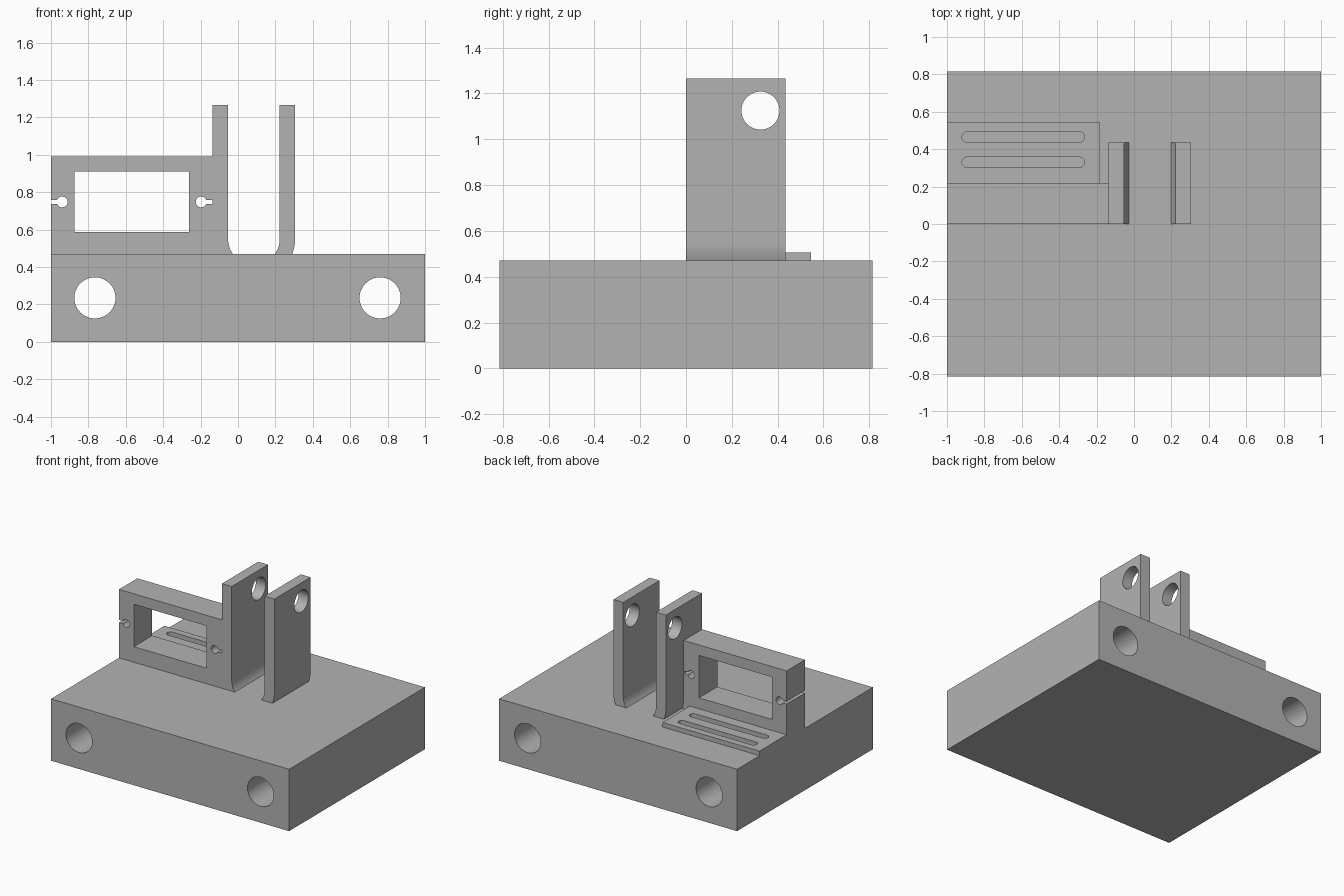
import bpy, bmesh
from math import cos, sin, pi, asin, sqrt

cube = bpy.data.objects.get("Cube")
if cube:
    bpy.data.objects.remove(cube, do_unlink=True)

grey = bpy.data.materials.new("plain grey")
grey.use_nodes = True
colour = (0.45, 0.45, 0.45, 1)
grey.diffuse_color = colour
grey.node_tree.nodes["Principled BSDF"].inputs["Base Color"].default_value = colour

# Maps a profile point (u, v) at depth d to space, by extrusion axis
PLACE = {"x": lambda u, v, d: (d, u, v),
         "y": lambda u, v, d: (u, d, v),
         "z": lambda u, v, d: (u, v, d)}


def prism(name, points, axis, start, end):
    """Extrude a closed profile along an axis."""
    bm = bmesh.new()
    a, b = [[bm.verts.new(PLACE[axis](u, v, d)) for u, v in points]
            for d in (start, end)]
    bm.faces.new(a)
    bm.faces.new(b)
    for i in range(len(points)):
        j = (i + 1) % len(points)
        bm.faces.new((a[i], a[j], b[j], b[i]))
    bmesh.ops.recalc_face_normals(bm, faces=bm.faces)
    mesh = bpy.data.meshes.new(name)
    bm.to_mesh(mesh)
    bm.free()
    mesh.materials.append(grey)
    obj = bpy.data.objects.new(name, mesh)
    bpy.context.collection.objects.link(obj)
    return obj


def rect(u0, u1, v0, v1):
    return [(u0, v0), (u1, v0), (u1, v1), (u0, v1)]


def arc(u, v, r, a0, a1, n=32):
    return [(u + r * cos(a0 + (a1 - a0) * i / n),
             v + r * sin(a0 + (a1 - a0) * i / n)) for i in range(n + 1)]


def circle(u, v, r):
    return arc(u, v, r, 0, 2 * pi, 48)[:-1]


def keyhole(u, v, r, half, reach):
    """Round hole with a narrow slot running out to u = reach."""
    side = 1 if reach > u else -1
    gap = asin(half / r)
    pts = arc(u, v, r, gap, 2 * pi - gap) + [(u + abs(reach - u), v - half),
                                             (u + abs(reach - u), v + half)]
    return [(u + side * (p - u), q) for p, q in pts]


def cut(obj, points, axis, start, end):
    cutter = prism("cutter", points, axis, start, end)
    cutter.hide_render = True
    mod = obj.modifiers.new("cut", "BOOLEAN")
    mod.operation, mod.solver, mod.object = "DIFFERENCE", "EXACT", cutter
    bpy.context.view_layer.objects.active = obj
    bpy.ops.object.modifier_apply(modifier=mod.name)
    bpy.data.objects.remove(cutter, do_unlink=True)


def smooth(obj):
    bpy.ops.object.select_all(action="DESELECT")
    obj.select_set(True)
    bpy.context.view_layer.objects.active = obj
    bpy.ops.object.shade_smooth_by_angle(angle=0.5)


DECK = 0.47

# Base block with two bores running front to back
base = prism("base_block", rect(-1, 1, 0, DECK), "y", -0.815, 0.815)
for x in (-0.765, 0.76):
    cut(base, circle(x, 0.235, 0.11), "y", -1, 1)

# Pair of upright arms, curling towards each other at the foot
MID, BEND, INNER, OUTER, TOP = 0.085, 0.55, 0.138, 0.22, 1.265
drop = BEND - DECK
arms = []
for name, side in (("right_arm", -1), ("left_arm", 1)):
    outer = arc(0, BEND, OUTER, -asin(drop / OUTER), 0, 10)
    inner = arc(0, BEND, INNER, 0, -asin(drop / INNER), 10)
    profile = outer + [(OUTER, TOP), (INNER, TOP)] + inner
    arm = prism(name, [(MID + side * u, v) for u, v in profile], "y", 0, 0.435)
    cut(arm, circle(0.325, 1.125, 0.083), "x", -1, 1)
    arms.append(arm)

# Upright mounting plate with a window and two keyhole slots
ARM_SIDE = MID - OUTER
plate = prism("mounting_plate", rect(-1, ARM_SIDE + 0.04, DECK, 0.99), "y", 0.0, 0.22)
cut(plate, rect(ARM_SIDE, 0, 0.6, 1.1), "y", -1, 1)
cut(plate, rect(-0.875, -0.263, 0.588, 0.91), "y", -1, 1)
cut(plate, keyhole(-0.94, 0.748, 0.029, 0.01, -1.1), "y", -1, 1)
cut(plate, keyhole(-0.197, 0.748, 0.029, 0.01, 0), "y", -1, 1)

# Low tray behind the plate with two long round-ended slots
tray = prism("slotted_tray", rect(-1, -0.185, 0.22, 0.545), "z", DECK, 0.505)
for y in (0.33, 0.465):
    slot = (arc(-0.293, y, 0.028, -pi / 2, pi / 2, 16)
            + arc(-0.892, y, 0.028, pi / 2, 1.5 * pi, 16))
    cut(tray, slot, "z", 0.4, 0.6)

for part in [base, plate, tray] + arms:
    smooth(part)
